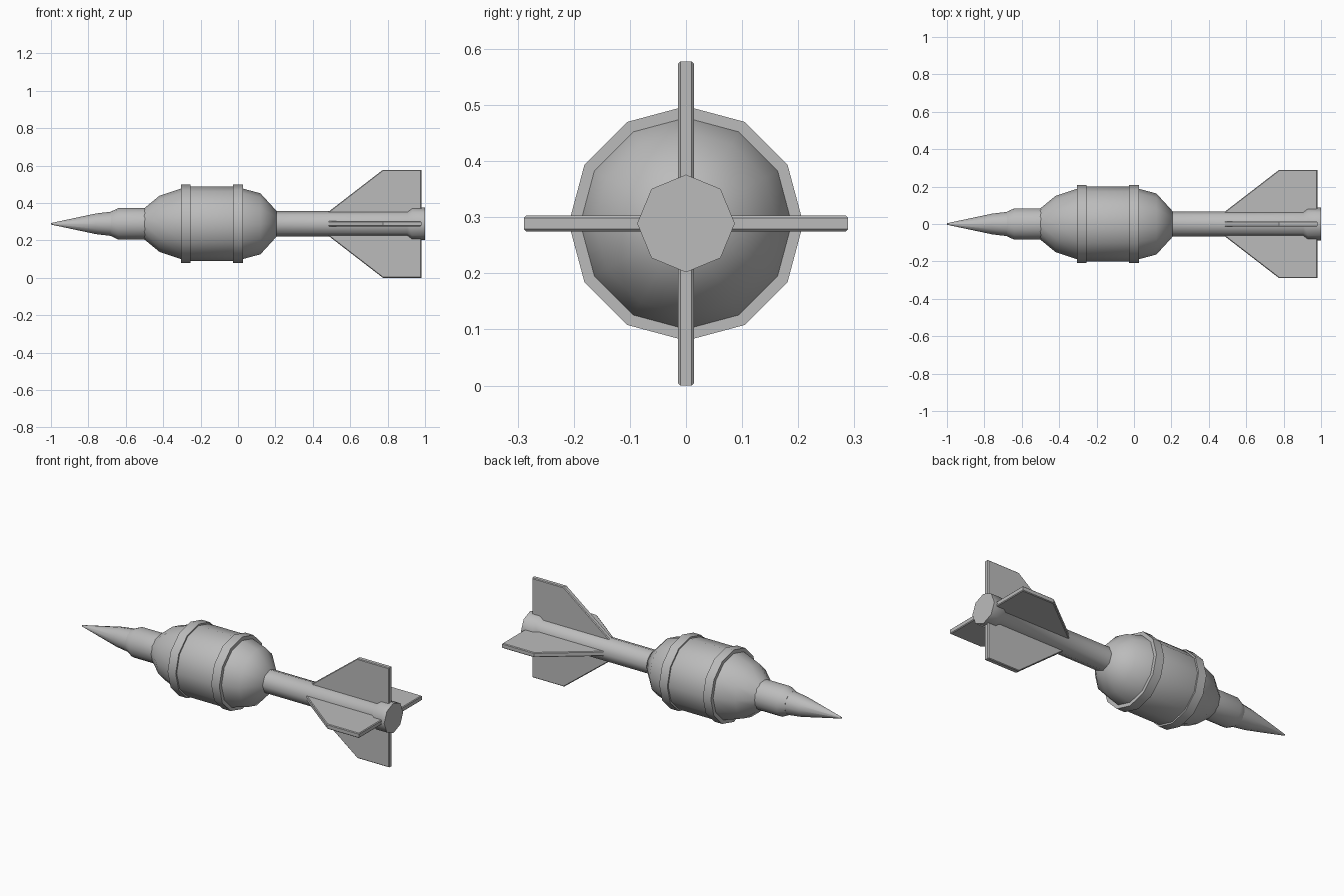
import bpy, bmesh, math
from mathutils import Matrix

AXIS_Z = 0.289

if "Cube" in bpy.data.objects:
    bpy.data.objects.remove(bpy.data.objects["Cube"])

grey = bpy.data.materials.new("plain grey")
grey.use_nodes = True
colour = (0.5, 0.5, 0.5, 1)
grey.diffuse_color = colour
grey.node_tree.nodes["Principled BSDF"].inputs["Base Color"].default_value = colour


def finish(bm, name, angle):
    """Turn a bmesh into a shaded object lying on the long axis."""
    bmesh.ops.recalc_face_normals(bm, faces=bm.faces)
    mesh = bpy.data.meshes.new(name)
    bm.to_mesh(mesh)
    bm.free()
    mesh.materials.append(grey)
    obj = bpy.data.objects.new(name, mesh)
    obj.location.z = AXIS_Z
    bpy.context.collection.objects.link(obj)
    bpy.ops.object.select_all(action="DESELECT")
    obj.select_set(True)
    bpy.context.view_layer.objects.active = obj
    bpy.ops.object.shade_smooth_by_angle(angle=math.radians(angle))
    return obj


def turned(name, profile, sides):
    """Revolve (x, radius) points about the x axis and cap both ends."""
    bm = bmesh.new()
    rings = []
    for x, r in profile:
        turns = [2 * math.pi * i / sides for i in range(sides)]
        rings.append([bm.verts.new((x, r * math.cos(a), r * math.sin(a))) for a in turns])
    for a, b in zip(rings, rings[1:]):
        for i in range(sides):
            j = (i + 1) % sides
            bm.faces.new((a[i], a[j], b[j], b[i]))
    bm.faces.new(rings[0])
    bm.faces.new(rings[-1])
    return finish(bm, name, 50)


# Nose and neck
turned("nose_cone", [(-1, 0.004), (-0.76, 0.055), (-0.67, 0.066)], 12)
turned("neck", [(-0.68, 0.065), (-0.64, 0.084), (-0.46, 0.084)], 16)

# Bulbous body with two raised bands
turned("body", [(-0.505, 0.08), (-0.42, 0.15), (-0.3, 0.19), (-0.26, 0.2),
                (-0.02, 0.2), (0.02, 0.19), (0.12, 0.163), (0.205, 0.07)], 12)
for name, x in (("front_band", -0.28), ("rear_band", 0)):
    turned(name, [(x - 0.026, 0.209), (x + 0.026, 0.209)], 12)

# Tail tube with flared nozzle
turned("tail_tube", [(0.19, 0.068), (0.905, 0.068), (0.93, 0.087), (1, 0.087)], 8)

# Four fins with chamfered edges
outline = [(0.465, 0.05), (0.775, 0.289), (0.98, 0.289), (0.98, 0.05)]
for i, side in enumerate(("top", "front", "bottom", "back")):
    bm = bmesh.new()
    face = bm.faces.new([bm.verts.new((x, -0.014, z)) for x, z in outline])
    out = bmesh.ops.extrude_face_region(bm, geom=[face])
    verts = [v for v in out["geom"] if isinstance(v, bmesh.types.BMVert)]
    bmesh.ops.translate(bm, verts=verts, vec=(0, 0.028, 0))
    rims = [e for e in bm.edges if abs(e.verts[0].co.y - e.verts[1].co.y) < 0.001]
    bmesh.ops.bevel(bm, geom=rims, offset=0.004, segments=1, affect="EDGES")
    bm.transform(Matrix.Rotation(i * math.pi / 2, 4, "X"))
    finish(bm, side + "_fin", 30)
